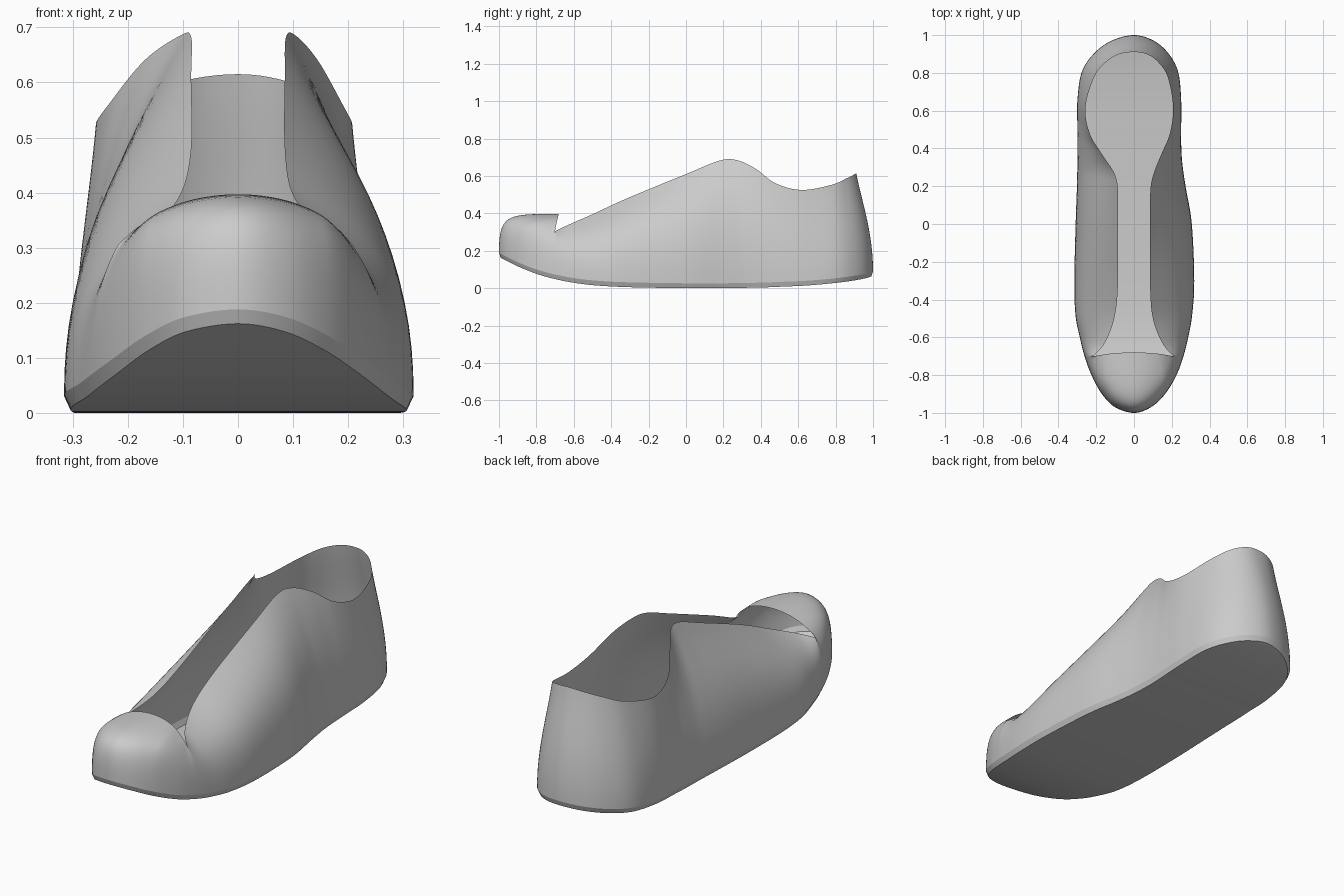
import bpy
from mathutils import Vector

if "Cube" in bpy.data.objects:
    bpy.data.objects.remove(bpy.data.objects["Cube"])

# Sole outline, toe to heel: y, right half width, left half width, height of sole
BASE = [(-1, 0, 0, .162), (-.97, .09, .10, .147), (-.90, .165, .17, .113), (-.80, .225, .225, .074),
        (-.70, .262, .262, .047), (-.60, .287, .287, .028), (-.48, .308, .31, .014), (-.30, .319, .316, .005),
        (0, .306, .309, 0), (.20, .273, .302, 0), (.32, .256, .30, .002), (.42, .25, .30, .004),
        (.52, .25, .30, .008), (.65, .25, .30, .014), (.80, .235, .278, .027), (.90, .185, .215, .04),
        (.97, .105, .12, .053), (1, 0, 0, .062)]
# Opening edge, matched key by key: y, right half width, left half width, height
RIM = [(-.68, 0, 0, .397), (-.682, .07, .07, .39), (-.687, .13, .13, .37), (-.695, .18, .185, .335),
       (-.70, .208, .218, .305), (-.63, .15, .155, .338), (-.50, .10, .105, .395), (-.32, .085, .085, .478),
       (0, .085, .085, .61), (.18, .087, .085, .682), (.27, .105, .105, .685), (.37, .145, .17, .64),
       (.48, .19, .235, .56), (.62, .207, .257, .525), (.78, .178, .21, .553), (.86, .125, .145, .588),
       (.90, .065, .075, .608), (.91, 0, 0, .615)]
# Wall curvature: key, rise at base, overhang at rim, drop at rim
SHAPE = [(0, 1, .87, 0), (2, .9, .8, .04), (4, .62, .6, .22), (7, .6, .6, .25),
         (10, .4, .55, .3), (13, .35, .3, .3), (17, .4, .35, .3)]
NOTCH = 4
STEPS = 8
ROWS = 18
KEYS = 2 * (len(BASE) - 1)
N = KEYS * STEPS


def loop_points(table, corners=()):
    """Smooth closed loop up the right side and back down the left."""
    pts = [Vector((r, y, z)) for y, r, l, z in table]
    pts += [Vector((-l, y, z)) for y, r, l, z in table[-2:0:-1]]
    out = []
    for k in range(KEYS):
        p1, p2 = pts[k], pts[(k + 1) % KEYS]
        p0 = p1 if k in corners else pts[k - 1]
        p3 = p2 if (k + 1) % KEYS in corners else pts[(k + 2) % KEYS]
        for s in range(STEPS):
            t = s / STEPS
            out.append(.5 * (2 * p1 + (p2 - p0) * t + (2 * p0 - 5 * p1 + 4 * p2 - p3) * t ** 2
                             + (3 * p1 - p0 - 3 * p2 + p3) * t ** 3))
    return out


def shape_at(i):
    k = min(i, N - i) / STEPS
    for s0, s1 in zip(SHAPE, SHAPE[1:]):
        if k <= s1[0]:
            t = (k - s0[0]) / (s1[0] - s0[0])
            t = t * t * (3 - 2 * t)
            return [a + (b - a) * t for a, b in zip(s0[1:], s1[1:])]
    return SHAPE[-1][1:]


def ring_faces(rows):
    return [(j * N + i, j * N + (i + 1) % N, (j + 1) * N + (i + 1) % N, (j + 1) * N + i)
            for j in range(rows - 1) for i in range(N)]


def make_object(name, verts, faces):
    mesh = bpy.data.meshes.new(name)
    mesh.from_pydata(verts, [], faces)
    mesh.update()
    ob = bpy.data.objects.new(name, mesh)
    bpy.context.collection.objects.link(ob)
    bpy.ops.object.select_all(action='DESELECT')
    ob.select_set(True)
    bpy.context.view_layer.objects.active = ob
    bpy.ops.object.shade_smooth_by_angle(angle=.6)
    return ob


ground = loop_points(BASE)
lift = Vector((0, 0, .026))
base = [p + lift for p in ground]
rim = loop_points(RIM, (NOTCH, KEYS - NOTCH))

# Upper: side walls, heel and toe cap as one curved shell
columns = []
for i, (b, t) in enumerate(zip(base, rim)):
    rise, over, drop = shape_at(i)
    h = t.z - b.z
    c1 = b + Vector((0, 0, rise * h))
    c2 = t.lerp(b, over)
    c2.z = t.z - drop * h
    col = []
    for j in range(ROWS):
        u = j / (ROWS - 1)
        v = 1 - u
        col.append(b * v ** 3 + c1 * (3 * v * v * u) + c2 * (3 * v * u * u) + t * u ** 3)
    columns.append(col)
make_object("shoe_upper", [columns[i][j] for j in range(ROWS) for i in range(N)], ring_faces(ROWS))

# Sole: bevelled edge and curved bottom
inner = [Vector((p.x * .962, p.y * .99, max(p.z, 0))) for p in ground]
half = N // 2
bottom = []
for i in range(half):
    quad = [i, (N - i) % N, N - i - 1, i + 1]
    bottom.append(tuple(dict.fromkeys(quad)))
make_object("shoe_sole", inner + base, ring_faces(2) + bottom)
